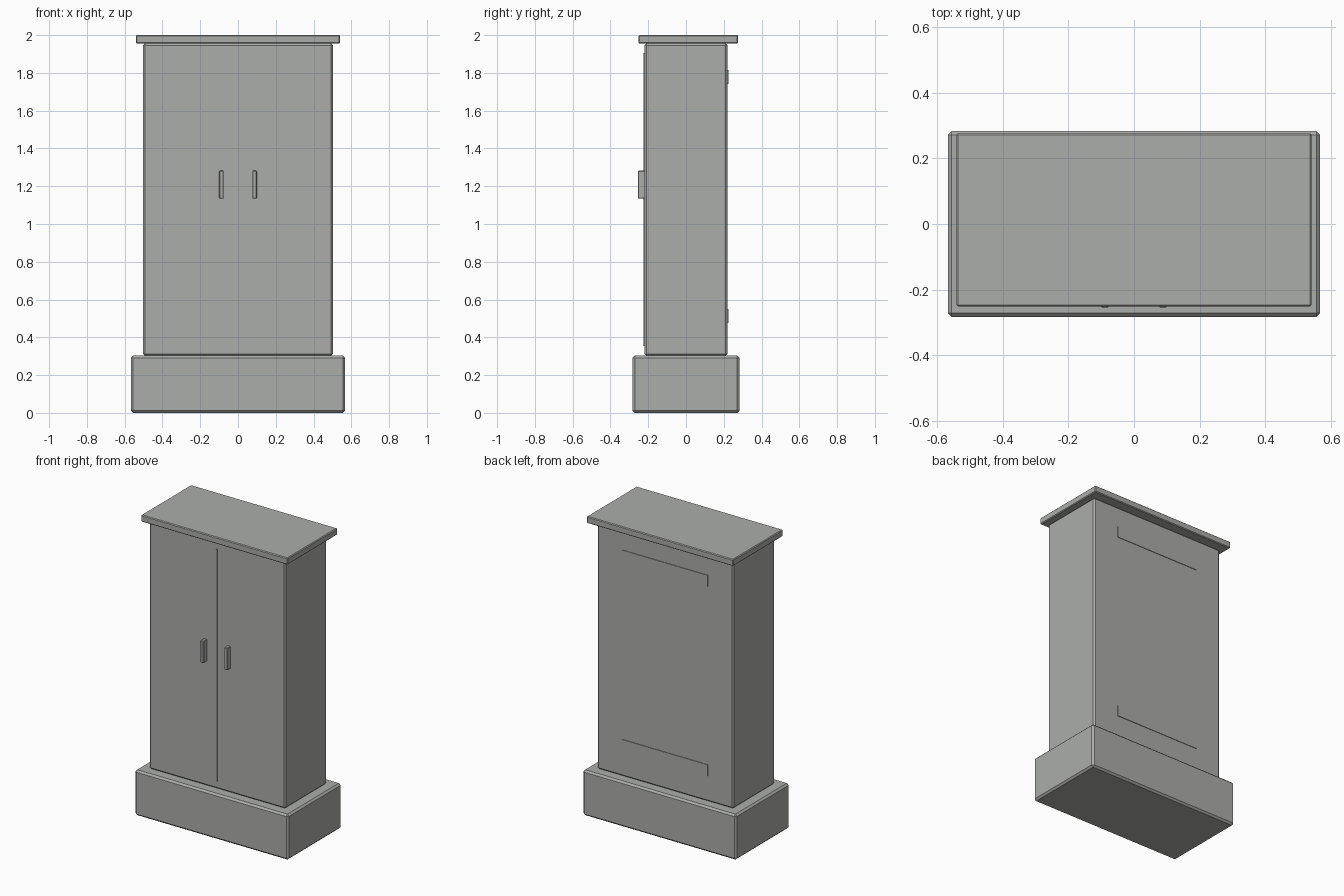
import bpy
import bmesh

if "Cube" in bpy.data.objects:
    bpy.data.objects.remove(bpy.data.objects["Cube"])


def material(name, rgb):
    m = bpy.data.materials.new(name)
    m.diffuse_color = (*rgb, 1.0)
    m.use_nodes = True
    m.node_tree.nodes["Principled BSDF"].inputs["Base Color"].default_value = m.diffuse_color
    return m


GREY = material("warm grey", (0.41, 0.42, 0.40))


def box(name, x, y, z, bevel=0.0):
    """Box from (min, max) ranges, with an optional flat chamfer."""
    bm = bmesh.new()
    bmesh.ops.create_cube(bm, size=1.0)
    for v in bm.verts:
        for i, (lo, hi) in enumerate((x, y, z)):
            v.co[i] = hi if v.co[i] > 0 else lo
    if bevel:
        bmesh.ops.bevel(bm, geom=bm.edges[:], offset=bevel, segments=1,
                        profile=0.5, affect='EDGES')
    bmesh.ops.recalc_face_normals(bm, faces=bm.faces[:])
    mesh = bpy.data.meshes.new(name)
    bm.to_mesh(mesh)
    bm.free()
    mesh.materials.append(GREY)
    obj = bpy.data.objects.new(name, mesh)
    bpy.context.collection.objects.link(obj)
    return obj


# Plinth, cabinet body and overhanging top
box("plinth", (-0.567, 0.567), (-0.283, 0.283), (0.0, 0.303), 0.012)
box("cabinet_body", (-0.503, 0.503), (-0.22, 0.22), (0.303, 1.955), 0.01)
box("top_board", (-0.541, 0.541), (-0.251, 0.276), (1.955, 2.0), 0.005)

# Thin strip where the two doors meet
box("door_seam", (-0.004, 0.004), (-0.226, -0.215), (0.355, 1.905))

# Door handles
for side, cx in (("left", -0.088), ("right", 0.088)):
    box("handle_" + side, (cx - 0.0115, cx + 0.0115), (-0.254, -0.215),
        (1.134, 1.282), 0.003)

# Rails on the back
for level, z in (("lower", 0.475), ("upper", 1.74)):
    box("back_rail_" + level, (-0.315, 0.315), (0.215, 0.224), (z, z + 0.075))
